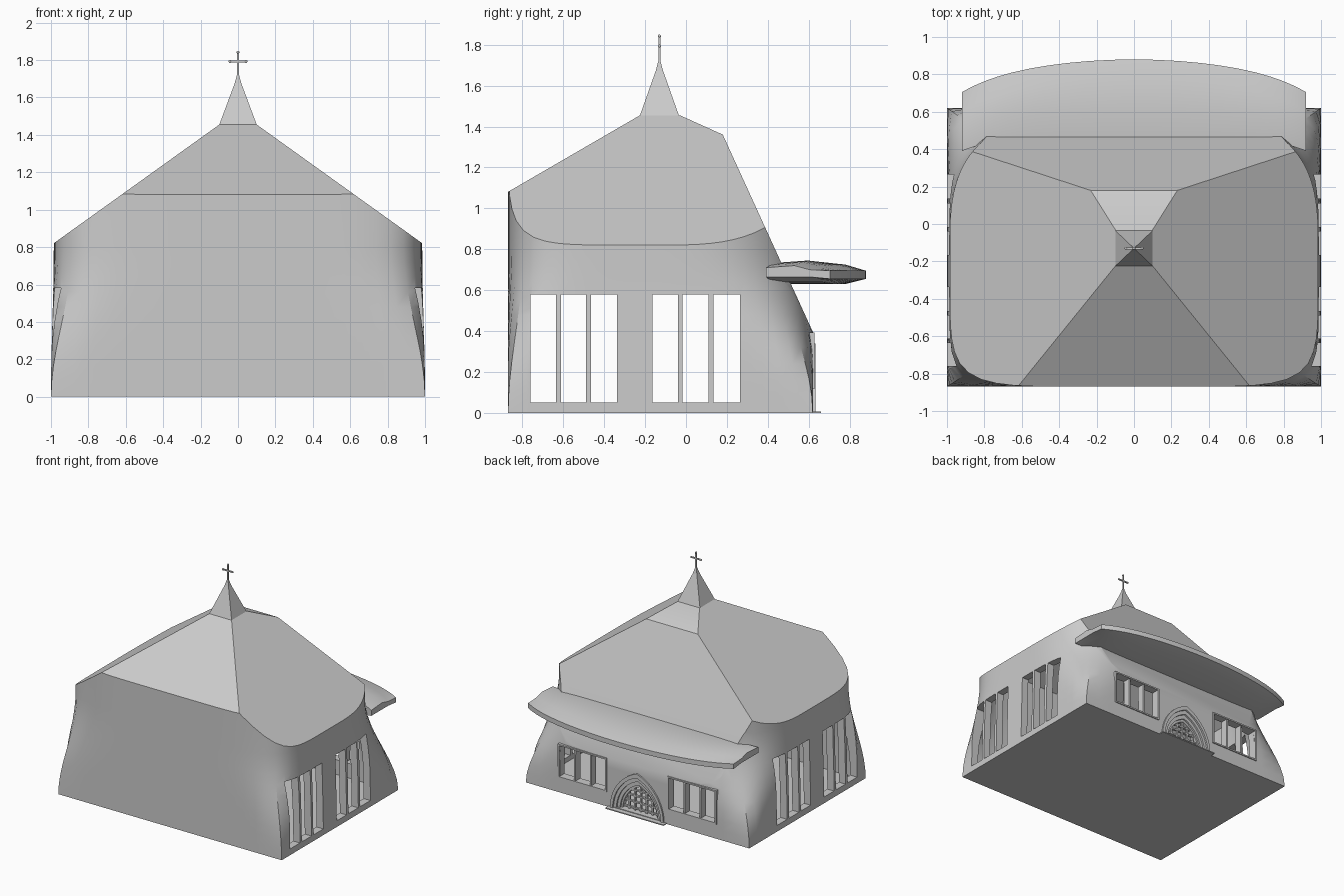
import bpy, bmesh, math
from mathutils import Vector

if "Cube" in bpy.data.objects:
    bpy.data.objects.remove(bpy.data.objects["Cube"])

YC, HY = -0.125, 0.745          # plan centre and half depth of the building


def finish(bm, name, smooth=True):
    bmesh.ops.recalc_face_normals(bm, faces=bm.faces)
    me = bpy.data.meshes.new(name)
    bm.to_mesh(me)
    bm.free()
    ob = bpy.data.objects.new(name, me)
    bpy.context.collection.objects.link(ob)
    bpy.ops.object.select_all(action='DESELECT')
    ob.select_set(True)
    bpy.context.view_layer.objects.active = ob
    if smooth:
        bpy.ops.object.shade_smooth_by_angle(angle=math.radians(25))
    return ob


def loft(bm, rings):
    vs = [[bm.verts.new(p) for p in r] for r in rings]
    n = len(vs[0])
    for a, b in zip(vs, vs[1:]):
        for i in range(n):
            j = (i + 1) % n
            bm.faces.new((a[i], a[j], b[j], b[i]))
    bm.faces.new(vs[0])
    bm.faces.new(vs[-1])


def box(bm, x0, x1, y0, y1, z0, z1):
    loft(bm, [[(x0, y0, z), (x1, y0, z), (x1, y1, z), (x0, y1, z)] for z in (z0, z1)])


# Plan outline: square at the ground, rounding off with height
def outline(z, inset):
    t = min(z / 0.8, 1)
    s = t * t * (3 - 2 * t)
    k = 1 - 0.015 * s
    pts = []
    for i in range(96):
        a = 2 * math.pi * i / 96
        c, d = math.cos(a), math.sin(a)
        if s < 0.001:
            r = 1 / max(abs(c), abs(d))
        else:
            # back corners rounder than the front ones
            f = 0.5 + 0.5 * d
            n = (6.5 + (3.0 - 6.5) * f ** 0.7 if d < 0 else 3.6 - 0.6 * d) / s
            n = (6.5 if d < 0 else 3.0) / s
            m = max(abs(c), abs(d))
            r = ((abs(c) / m) ** n + (abs(d) / m) ** n) ** (-1 / n) / m
        pts.append((r * c * (k - inset), YC + r * d * (HY - inset), z))
    return pts


# Body: lofted walls trimmed by the roof planes
def shell(name, inset, floor):
    bm = bmesh.new()
    levels = [floor] + [0.08 * i for i in range(1, 11)] + [1.7]
    loft(bm, [outline(z, inset) for z in levels])
    planes = [((0.1, 0, 1.455), (0.717, 0, 1)), ((-0.1, 0, 1.455), (-0.717, 0, 1)),
              ((0, -0.225, 1.455), (0, -0.58, 1)), ((0, -0.03, 1.455), (0, 0.45, 1)),
              ((0, 0.18, 1.36), (0, 2.19, 1)), ((0, 0, 1.455), (0, 0, 1))]
    for co, no in planes:
        no = Vector(no).normalized()
        co = Vector(co) - no * inset
        bmesh.ops.bisect_plane(bm, geom=bm.verts[:] + bm.edges[:] + bm.faces[:], dist=1e-5,
                               plane_co=co, plane_no=no, clear_outer=True)
        edges = [e for e in bm.edges if e.is_boundary]
        if edges:
            bmesh.ops.holes_fill(bm, edges=edges, sides=0)
    return finish(bm, name, False)


# Pointed arch half-width 0.24, height 0.34, scaled by k
def arch(k, n=10):
    c, w = 0.12, 0.24
    end = math.acos(c / (w + c))
    right = [((w + c) * math.cos(end * i / n) - c, (w + c) * math.sin(end * i / n))
             for i in range(n + 1)]
    pts = right + [(-x, z) for x, z in reversed(right[:-1])]
    return [(x * k, z * k) for x, z in pts]


body = shell("chapel_body", 0.0, 0.0)
inner = shell("interior_cutter", 0.06, 0.012)

# Window and door cutters
bm = bmesh.new()
for y0, y1 in ((-0.76, -0.635), (-0.612, -0.488), (-0.465, -0.337),
               (-0.165, -0.04), (-0.017, 0.11), (0.135, 0.265)):
    for s in (-1, 1):
        box(bm, *sorted((s * 0.8, s * 1.2)), y0, y1, 0.05, 0.58)
for s in (-1, 1):
    for i in range(3):
        x = 0.285 + i * 0.142
        box(bm, *sorted((s * x, s * (x + 0.127))), 0.4, 0.8, 0.13, 0.38)
loft(bm, [[(x, y, z + 0.013) for x, z in arch(0.92)] for y in (0.4, 0.8)])
openings = finish(bm, "opening_cutter", False)

bpy.context.view_layer.objects.active = body
for cutter in (inner, openings):
    cutter.hide_render = True
    m = body.modifiers.new("cut", 'BOOLEAN')
    m.operation, m.solver, m.object = 'DIFFERENCE', 'EXACT', cutter
    bpy.ops.object.modifier_apply(modifier=m.name)
    bpy.data.objects.remove(cutter)
bpy.ops.object.select_all(action='DESELECT')
body.select_set(True)
bpy.ops.object.shade_smooth_by_angle(angle=math.radians(25))

# Back window frames
bm = bmesh.new()
for s in (-1, 1):
    x0, x1 = sorted((s * 0.272, s * 0.71))
    box(bm, x0, x1, 0.6, 0.628, 0.118, 0.13)
    box(bm, x0, x1, 0.6, 0.628, 0.38, 0.392)
    for x in (x0, x1 - 0.013):
        box(bm, x, x + 0.013, 0.6, 0.628, 0.13, 0.38)
finish(bm, "window_frames", False)

# Door: stepped concentric arches
bm = bmesh.new()
for i in range(4):
    k = 1 - 0.1 * i
    out, inn = arch(k), arch(k - (0.1 if i < 3 else 0.06))
    y1, y0 = 0.632 - 0.014 * i, 0.55
    secs = [[(a[0], y0, a[1]), (a[0], y1, a[1]), (b[0], y1, b[1]), (b[0], y0, b[1])]
            for a, b in zip(out, inn)]
    loft(bm, secs)
finish(bm, "door_arches")

# Door lattice clipped to the arch
bm = bmesh.new()
C, W = 0.12 * 0.65, 0.24 * 0.65
for i in range(-2, 3):
    x = i * 0.052
    h = math.sqrt((W + C) ** 2 - (abs(x) + C) ** 2)
    box(bm, x - 0.007, x + 0.007, 0.565, 0.58, 0, h)
for z in (0.03, 0.08, 0.13, 0.175):
    w = math.sqrt((W + C) ** 2 - z * z) - C
    box(bm, -w, w, 0.563, 0.582, z - 0.006, z + 0.006)
finish(bm, "door_lattice", False)

# Door step
bm = bmesh.new()
box(bm, -0.26, 0.26, 0.55, 0.66, 0, 0.008)
finish(bm, "door_step", False)

# Curved canopy over the entrance
bm = bmesh.new()
rings = []
for i in range(25):
    x = 0.92 * math.sin(math.pi / 2 * (i - 12) / 12)
    u = abs(x) / 0.92
    yo = 0.88 - 0.15 * x * x - 0.08 * x ** 6
    yi = 0.455 - 0.065 * u ** 6
    e = u ** 8
    top, low = 0.745 - 0.025 * e, 0.63 + 0.035 * e
    rings.append([(x, yi, low), (x, yi, top - 0.01), (x, yi + 0.14, top),
                  (x, yo - 0.1, top - 0.02), (x, yo, 0.695), (x, yo, 0.655),
                  (x, yo - 0.1, low)])
loft(bm, rings)
finish(bm, "entrance_canopy")

# Spire
bm = bmesh.new()
loft(bm, [[(sx * w, -0.13 + sy * w * 0.95, z) for sx, sy in ((-1, -1), (1, -1), (1, 1), (-1, 1))]
          for w, z in ((0.1, 1.455), (0.018, 1.675), (0.003, 1.73))])
finish(bm, "spire", False)

# Cross with rounded tips
bm = bmesh.new()
box(bm, -0.005, 0.005, -0.135, -0.125, 1.7, 1.845)
box(bm, -0.045, 0.045, -0.135, -0.125, 1.788, 1.798)
for x, z in ((-0.043, 1.793), (0.043, 1.793), (0, 1.842)):
    g = bmesh.ops.create_icosphere(bm, subdivisions=2, radius=0.008)
    bmesh.ops.translate(bm, verts=g["verts"], vec=(x, -0.13, z))
finish(bm, "roof_cross")
